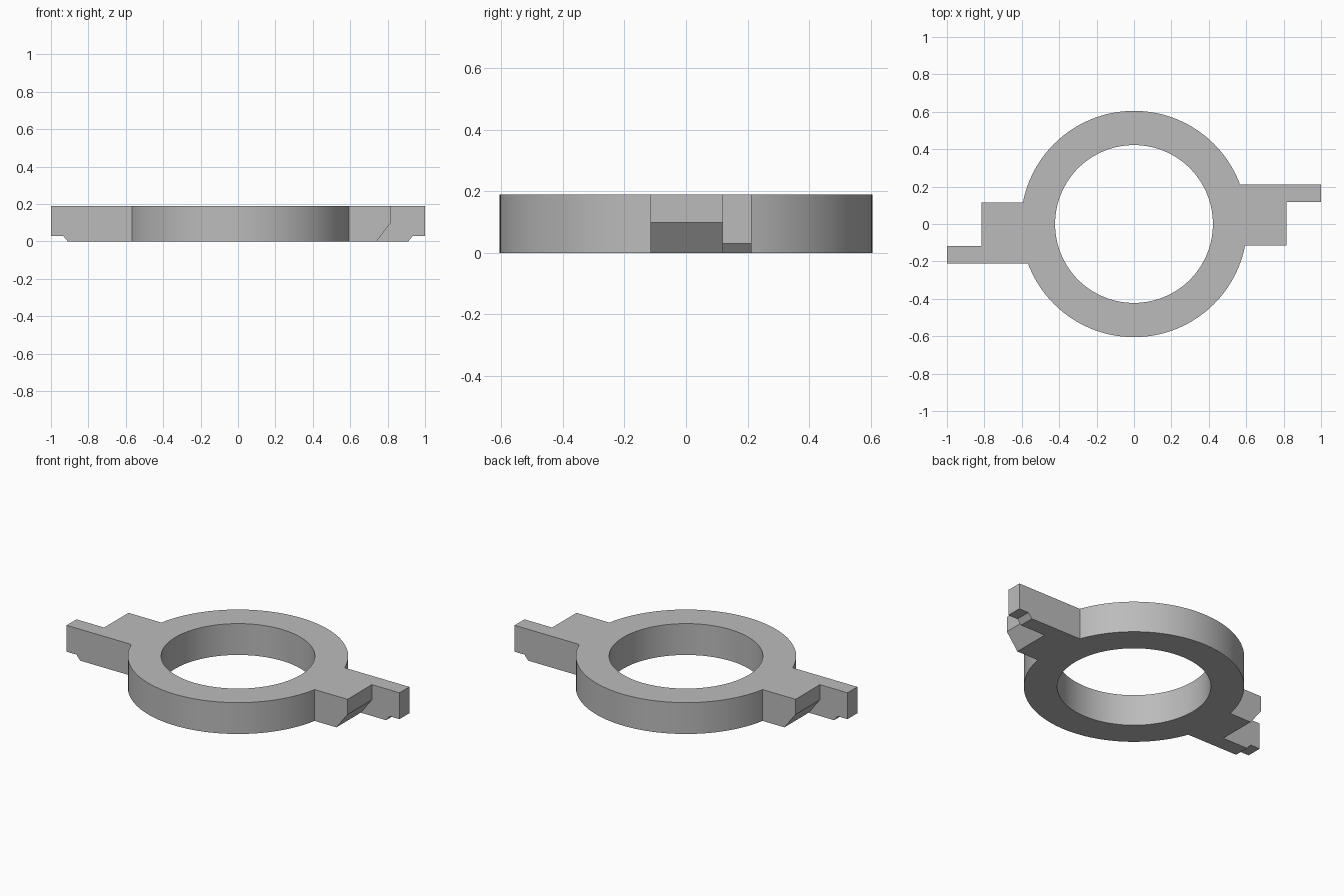
import bpy
import bmesh
import math
from mathutils import Matrix

if "Cube" in bpy.data.objects:
    bpy.data.objects.remove(bpy.data.objects["Cube"])

HEIGHT = 0.19
OUTER_R, INNER_R = 0.605, 0.422
SEGMENTS = 128

grey = bpy.data.materials.new("plain grey")
grey.diffuse_color = (0.5, 0.5, 0.5, 1)
grey.use_nodes = True
grey.node_tree.nodes["Principled BSDF"].inputs["Base Color"].default_value = grey.diffuse_color


def make_object(name, bm):
    bmesh.ops.recalc_face_normals(bm, faces=bm.faces[:])
    mesh = bpy.data.meshes.new(name)
    bm.to_mesh(mesh)
    bm.free()
    mesh.materials.append(grey)
    obj = bpy.data.objects.new(name, mesh)
    bpy.context.collection.objects.link(obj)
    return obj


def ring(name):
    """Square-section ring made by sweeping a rectangle around z."""
    bm = bmesh.new()
    section = [(INNER_R, 0), (OUTER_R, 0), (OUTER_R, HEIGHT), (INNER_R, HEIGHT)]
    loops = []
    for i in range(SEGMENTS):
        a = 2 * math.pi * i / SEGMENTS
        loops.append([bm.verts.new((r * math.cos(a), r * math.sin(a), z)) for r, z in section])
    for i in range(SEGMENTS):
        a, b = loops[i], loops[(i + 1) % SEGMENTS]
        for k in range(4):
            n = (k + 1) % 4
            bm.faces.new((a[k], a[n], b[n], b[k]))
    return make_object(name, bm)


def slab(name, profile, y0, y1, turned):
    """Side profile in x, z extruded from y0 to y1, optionally turned half a circle."""
    bm = bmesh.new()
    face = bm.faces.new([bm.verts.new((x, y0, z)) for x, z in profile])
    result = bmesh.ops.extrude_face_region(bm, geom=[face])
    verts = [v for v in result["geom"] if isinstance(v, bmesh.types.BMVert)]
    bmesh.ops.translate(bm, vec=(0, y1 - y0, 0), verts=verts)
    if turned:
        bm.transform(Matrix.Rotation(math.pi, 4, "Z"))
    return make_object(name, bm)


# Side profiles: short block with a bevelled underside, long finger with a small step
START = 0.5
block_profile = [(START, 0), (0.74, 0), (0.815, 0.098), (0.815, HEIGHT), (START, HEIGHT)]
finger_profile = [(START, 0), (0.91, 0), (0.935, 0.03), (1.0, 0.03),
                  (1.0, HEIGHT), (START, HEIGHT)]

# Ring body with the two opposite lugs fused into it
body = ring("ring_with_lugs")
parts = []
for side, turned in (("right", False), ("left", True)):
    parts.append(slab(side + "_block", block_profile, -0.115, 0.16, turned))
    parts.append(slab(side + "_finger", finger_profile, 0.118, 0.212, turned))

for part in parts:
    mod = body.modifiers.new("join_" + part.name, "BOOLEAN")
    mod.operation = "UNION"
    mod.solver = "EXACT"
    mod.object = part

bpy.context.view_layer.objects.active = body
body.select_set(True)
for mod in list(body.modifiers):
    bpy.ops.object.modifier_apply(modifier=mod.name)
for part in parts:
    bpy.data.objects.remove(part, do_unlink=True)

bpy.ops.object.select_all(action="DESELECT")
body.select_set(True)
bpy.ops.object.shade_smooth_by_angle(angle=math.radians(30))
